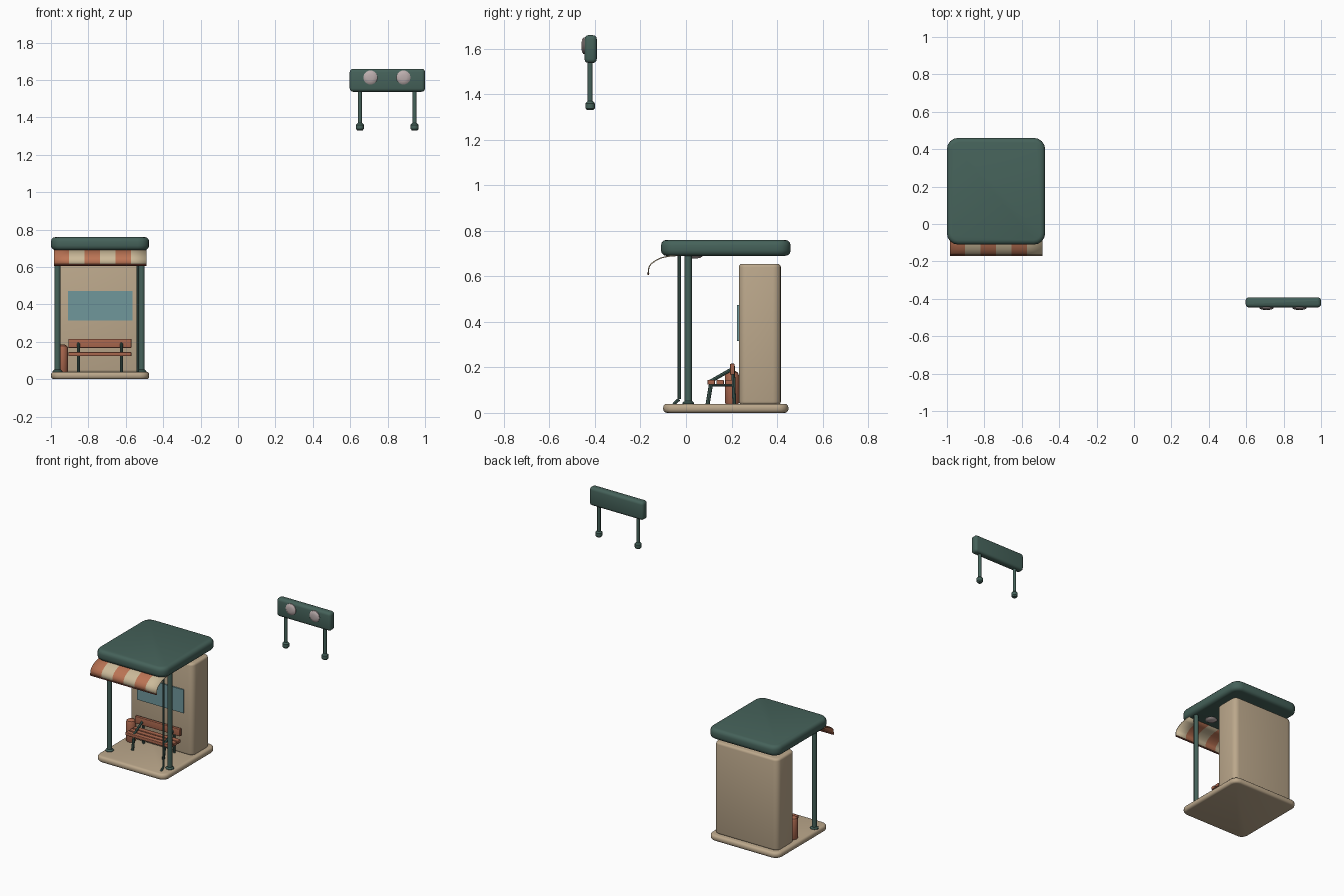
import bpy
import bmesh
import math
from mathutils import Vector, Matrix

if "Cube" in bpy.data.objects:
    bpy.data.objects.remove(bpy.data.objects["Cube"], do_unlink=True)


def material(name, rgb):
    m = bpy.data.materials.new(name)
    m.use_nodes = True
    m.diffuse_color = (*rgb, 1)
    bsdf = next(n for n in m.node_tree.nodes if n.type == 'BSDF_PRINCIPLED')
    bsdf.inputs["Base Color"].default_value = (*rgb, 1)
    bsdf.inputs["Roughness"].default_value = 0.7
    return m


GREEN = material("dark_green", (0.06, 0.122, 0.102))
STONE = material("warm_beige", (0.50, 0.39, 0.26))
WOOD = material("red_brown_wood", (0.40, 0.135, 0.075))
GLASS = material("blue_glass", (0.16, 0.31, 0.33))
LAMP = material("pale_lamp", (0.50, 0.42, 0.42))
ORANGE = material("terracotta_cloth", (0.50, 0.175, 0.09))
CREAM = material("cream_cloth", (0.60, 0.49, 0.32))
RUST = material("dark_rust", (0.19, 0.053, 0.032))


def finish(name, bm, *mats):
    bmesh.ops.recalc_face_normals(bm, faces=bm.faces)
    mesh = bpy.data.meshes.new(name)
    bm.to_mesh(mesh)
    bm.free()
    for m in mats:
        mesh.materials.append(m)
    obj = bpy.data.objects.new(name, mesh)
    bpy.context.collection.objects.link(obj)
    bpy.ops.object.select_all(action='DESELECT')
    obj.select_set(True)
    bpy.context.view_layer.objects.active = obj
    bpy.ops.object.shade_smooth_by_angle(angle=math.radians(35))
    return obj


def box(name, x, y, z, mat, corner=0, rim=0):
    """Box from min/max pairs, with rounded upright corners and rounded rims."""
    bm = bmesh.new()
    bmesh.ops.create_cube(bm, size=1)
    for v in bm.verts:
        v.co = Vector([(a + b) / 2 + c * (b - a) for (a, b), c in zip((x, y, z), v.co)])
    if corner:
        upright = [e for e in bm.edges if abs(e.verts[0].co.z - e.verts[1].co.z) > 1e-4]
        bmesh.ops.bevel(bm, geom=upright, offset=corner, segments=4, profile=0.5, affect='EDGES')
    if rim:
        bm.normal_update()
        rims = [e for e in bm.edges
                if sum(abs(f.normal.z) > 0.9 for f in e.link_faces) == 1]
        bmesh.ops.bevel(bm, geom=rims, offset=rim, segments=3, profile=0.5, affect='EDGES')
    return finish(name, bm, mat)


def tube(name, points, radius, mat, sides=12, end_radius=None):
    """Straight tubes joined along a path."""
    bm = bmesh.new()
    for a, b in zip(points, points[1:]):
        a, b = Vector(a), Vector(b)
        turn = (b - a).to_track_quat('Z', 'Y').to_matrix().to_4x4()
        bmesh.ops.create_cone(bm, cap_ends=True, segments=sides, radius1=radius,
                              radius2=end_radius or radius, depth=(b - a).length,
                              matrix=Matrix.Translation((a + b) / 2) @ turn)
    return finish(name, bm, mat)


def lathe(name, profile, origin, axis, mat, sides=14):
    """Turned shape: (radius, height) pairs swept about an axis."""
    bm = bmesh.new()
    rings = []
    for r, h in profile:
        rings.append([bm.verts.new((r * math.cos(i * math.tau / sides),
                                    r * math.sin(i * math.tau / sides), h))
                      for i in range(sides)])
    for low, high in zip(rings, rings[1:]):
        for i in range(sides):
            j = (i + 1) % sides
            bm.faces.new((low[i], low[j], high[j], high[i]))
    bm.faces.new(rings[0])
    bm.faces.new(rings[-1])
    turn = Vector(axis).to_track_quat('Z', 'Y').to_matrix().to_4x4()
    bm.transform(Matrix.Translation(origin) @ turn)
    return finish(name, bm, mat)


# Shelter shell
box("floor_slab", (-1, -0.475), (-0.10, 0.45), (0, 0.04), STONE, 0.05, 0.016)
box("roof", (-1, -0.475), (-0.11, 0.46), (0.69, 0.76), GREEN, 0.06, 0.024)
box("back_wall", (-0.975, -0.50), (0.232, 0.417), (0.035, 0.655), STONE, 0.035, 0.015)
box("window", (-0.91, -0.565), (0.224, 0.234), (0.315, 0.473), GLASS)

# Front posts with flared feet
for side, px in (("right", -0.965), ("left", -0.515)):
    tube(side + "_post", [(px, 0.01, 0.035), (px, 0.01, 0.70)], 0.016, GREEN)
    lathe(side + "_post_foot", [(0.026, 0), (0.026, 0.006), (0.017, 0.014)],
          (px, 0.01, 0.038), (0, 0, 1), GREEN)

# Drain pipe
tube("drain_pipe", [(-0.535, -0.03, 0.70), (-0.535, -0.03, 0.06), (-0.535, -0.055, 0.038)],
     0.007, GREEN, 8)

# Striped awning
bm = bmesh.new()
profile = [(-0.03, 0.692), (-0.08, 0.688), (-0.11, 0.681), (-0.134, 0.669),
           (-0.153, 0.655), (-0.163, 0.64), (-0.167, 0.608)]
stripes, x0, x1 = 6, -0.985, -0.49
rows = [[bm.verts.new((x0 + (x1 - x0) * i / stripes, y, z)) for i in range(stripes + 1)]
        for y, z in profile]
for a, b in zip(rows, rows[1:]):
    for i in range(stripes):
        bm.faces.new((a[i], a[i + 1], b[i + 1], b[i])).material_index = i % 2
awning = finish("awning", bm, ORANGE, CREAM)
solid = awning.modifiers.new("Thickness", 'SOLIDIFY')
solid.thickness = 0.005
solid.offset = 0
tube("awning_rim", [(x0, -0.166, 0.611), (x1, -0.166, 0.611)], 0.005, RUST, 8)

# Bench planks
bench_x = (-0.907, -0.57)
for i, y in enumerate((0.095, 0.134, 0.173)):
    box(f"seat_plank_{i + 1}", bench_x, (y, y + 0.032), (0.124, 0.145), WOOD, 0.003, 0.003)
box("backrest_plank", bench_x, (0.194, 0.214), (0.168, 0.216), WOOD, 0.003, 0.003)

# Bench frames
for side, bx in (("right", -0.853), ("left", -0.623)):
    tube(side + "_bench_front_leg", [(bx, 0.095, 0.038), (bx, 0.112, 0.14)], 0.009, GREEN, 8)
    tube(side + "_bench_back_leg", [(bx, 0.212, 0.038), (bx, 0.207, 0.205)], 0.008, GREEN, 8)
    tube(side + "_bench_arm", [(bx, 0.105, 0.137), (bx, 0.21, 0.197)], 0.008, GREEN, 8)
    tube(side + "_bench_rail", [(bx, 0.105, 0.122), (bx, 0.212, 0.122)], 0.006, GREEN, 8)

# Waste bin
lathe("waste_bin", [(0.028, 0), (0.032, 0.008), (0.032, 0.125), (0.026, 0.14), (0.014, 0.147)],
      (-0.94, 0.202, 0.038), (0, 0, 1), WOOD)

# Lamps
dome = [(0.038, 0), (0.038, 0.006), (0.030, 0.012), (0.016, 0.015)]
for side, cx, sx in (("right", -0.855, 0.708), ("left", -0.62, 0.885)):
    lathe(side + "_ceiling_lamp", dome, (cx, 0.035, 0.694), (0, 0, -1), LAMP)
    lathe(side + "_sign_lamp", dome, (sx, -0.444, 1.613), (0, -1, 0), LAMP)

# Raised sign board on two stems
box("sign_board", (0.597, 1.0), (-0.446, -0.392), (1.537, 1.66), GREEN, 0.018, 0.018)
for side, sx in (("right", 0.652), ("left", 0.944)):
    tube(side + "_sign_stem", [(sx, -0.421, 1.35), (sx, -0.421, 1.55)], 0.011, GREEN)
    lathe(side + "_sign_foot", [(0.014, 0), (0.021, 0.008), (0.021, 0.03), (0.012, 0.04)],
          (sx, -0.421, 1.33), (0, 0, 1), GREEN)
